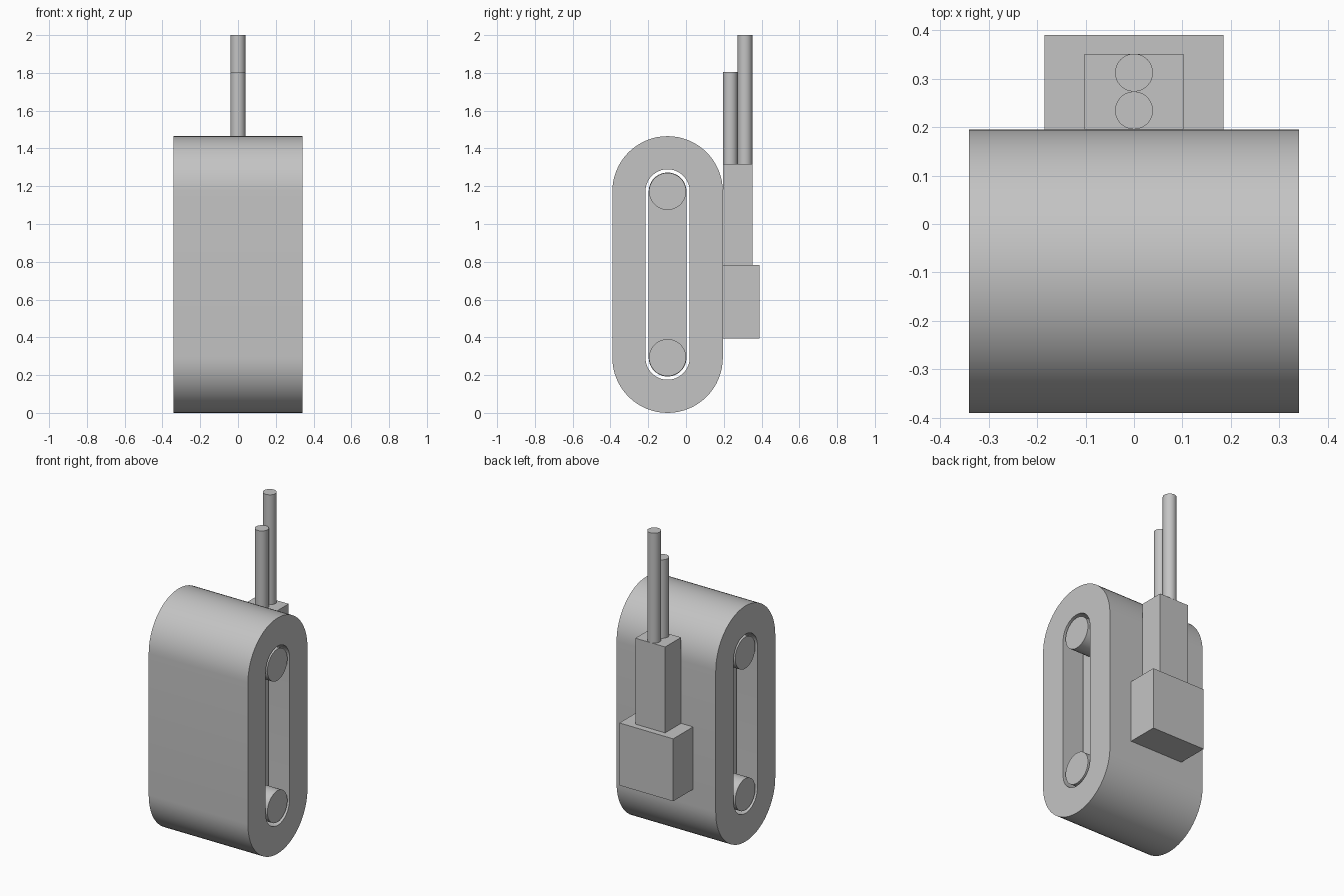
import bpy, bmesh, math
from mathutils import Matrix

cube = bpy.data.objects.get("Cube")
if cube:
    bpy.data.objects.remove(cube, do_unlink=True)

grey = bpy.data.materials.new("plain_grey")
colour = (0.55, 0.55, 0.55, 1)
grey.diffuse_color = colour
grey.use_nodes = True
grey.node_tree.nodes["Principled BSDF"].inputs["Base Color"].default_value = colour

BODY_Y = -0.0975
LOW_Z, HIGH_Z = 0.2925, 1.1725
HALF = 0.341


def finish(name, bm):
    bmesh.ops.recalc_face_normals(bm, faces=bm.faces)
    mesh = bpy.data.meshes.new(name)
    bm.to_mesh(mesh)
    bm.free()
    mesh.materials.append(grey)
    obj = bpy.data.objects.new(name, mesh)
    bpy.context.collection.objects.link(obj)
    bpy.ops.object.select_all(action="DESELECT")
    obj.select_set(True)
    bpy.context.view_layer.objects.active = obj
    bpy.ops.object.shade_smooth_by_angle(angle=math.radians(30))
    return obj


def stadium(radius, steps=32):
    """Upright rounded slot outline as (y, z) points."""
    points = []
    for centre, start in ((HIGH_Z, 0), (LOW_Z, math.pi)):
        for i in range(steps + 1):
            a = start + math.pi * i / steps
            points.append((BODY_Y + radius * math.cos(a), centre + radius * math.sin(a)))
    return points


def ring(bm, radius, x):
    return [bm.verts.new((x, y, z)) for y, z in stadium(radius)]


def join(bm, a, b):
    n = len(a)
    for i in range(n):
        j = (i + 1) % n
        bm.faces.new((a[i], a[j], b[j], b[i]))


def box(name, width, y0, y1, z0, z1):
    bm = bmesh.new()
    place = Matrix.Translation((0, (y0 + y1) / 2, (z0 + z1) / 2))
    bmesh.ops.create_cube(bm, size=1, matrix=place @ Matrix.Diagonal((width, y1 - y0, z1 - z0, 1)))
    return finish(name, bm)


def rod(name, radius, length, matrix):
    bm = bmesh.new()
    bmesh.ops.create_cone(bm, cap_ends=True, segments=48, radius1=radius,
                          radius2=radius, depth=length, matrix=matrix)
    return finish(name, bm)


# Rounded outer body with a slot running through it
bm = bmesh.new()
loops = [ring(bm, r, x) for r, x in
         ((0.2925, -HALF), (0.2925, HALF), (0.117, HALF), (0.117, -HALF))]
for i in range(4):
    join(bm, loops[i], loops[(i + 1) % 4])
finish("body", bm)

# Recessed core inside the slot
bm = bmesh.new()
left, right = ring(bm, 0.1, -HALF + 0.133), ring(bm, 0.1, HALF - 0.133)
join(bm, left, right)
bm.faces.new(left)
bm.faces.new(right)
finish("slot_core", bm)

# Round pins at both ends of the slot
for name, z in (("lower_pin", LOW_Z), ("upper_pin", HIGH_Z)):
    rod(name, 0.098, 2 * HALF - 0.004,
        Matrix.Translation((0, BODY_Y, z)) @ Matrix.Rotation(math.pi / 2, 4, "Y"))

# Stepped housing on the back
box("lower_housing", 0.37, 0.195, 0.39, 0.395, 0.783)
box("upper_housing", 0.205, 0.195, 0.351, 0.783, 1.317)

# Two upright rods rising from the housing
for name, y, top in (("short_rod", 0.2345, 1.805), ("tall_rod", 0.3125, 2.0)):
    rod(name, 0.039, top - 1.317, Matrix.Translation((0, y, (top + 1.317) / 2)))
